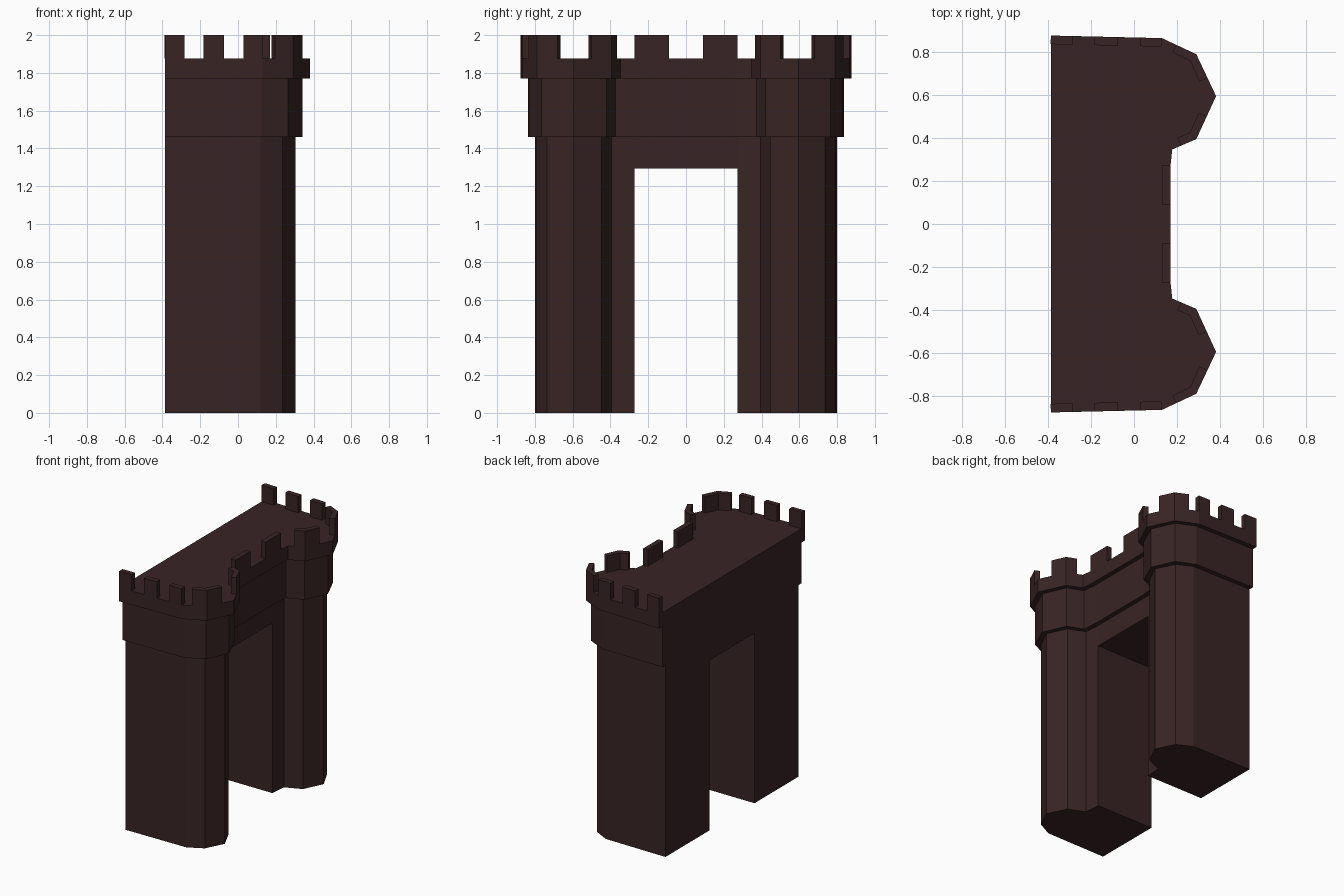
import bpy
from mathutils import Vector

if "Cube" in bpy.data.objects:
    bpy.data.objects.remove(bpy.data.objects["Cube"])

stone = bpy.data.materials.new("dark_brown_stone")
stone.diffuse_color = (0.040, 0.0175, 0.0178, 1)
stone.use_nodes = True
stone.node_tree.nodes["Principled BSDF"].inputs["Base Color"].default_value = stone.diffuse_color

# Half outlines (y < 0 side), from the back corner round the tower to the gate wall
BASE = [(-.387, -.80), (.12, -.795), (.235, -.735), (.305, -.595), (.235, -.448), (.11, -.395), (.10, -.272)]
MID = [(-.387, -.837), (.125, -.83), (.265, -.765), (.342, -.595), (.265, -.422), (.145, -.372), (.135, -.272)]
TOP = [(-.387, -.877), (.13, -.865), (.29, -.79), (.382, -.595), (.29, -.395), (.178, -.347), (.17, -.272)]
GATE_H, MID_Z, TOP_Z, ROOF_Z, MERLON_Z = 1.295, 1.46, 1.77, 1.875, 2.0


def full(half):
    return half + [(x, -y) for x, y in reversed(half)]


def at(points, z):
    return [(x, y, z) for x, y in points]


def walls(points, z0, z1, skip=()):
    n = len(points)
    out = []
    for i in range(n):
        if i not in skip:
            a, b = points[i], points[(i + 1) % n]
            out.append([(*a, z0), (*b, z0), (*b, z1), (*a, z1)])
    return out


def ledge(inner, outer, z):
    """Downward facing overhang between two tiers (the back is flush)."""
    return [[(*inner[i], z), (*inner[i + 1], z), (*outer[i + 1], z), (*outer[i], z)]
            for i in range(len(inner) - 1)]


def build(name, polys, mirror=False):
    verts, faces = [], []
    index = {}
    for poly in polys:
        face = []
        for p in poly:
            key = tuple(round(c, 5) for c in p)
            if key not in index:
                index[key] = len(verts)
                verts.append(key)
            face.append(index[key])
        faces.append(face)
    me = bpy.data.meshes.new(name)
    me.from_pydata(verts, [], faces)
    me.materials.append(stone)
    me.update()
    ob = bpy.data.objects.new(name, me)
    bpy.context.collection.objects.link(ob)
    if mirror:
        m = ob.modifiers.new("mirror", 'MIRROR')
        m.use_axis = (False, True, False)
        m.use_mirror_merge = False
    return ob


# Gate legs
gate_y = BASE[-1][1]
leg = BASE + [(BASE[0][0], gate_y)]
build("gate_leg", walls(leg, 0, GATE_H) + [at(leg, 0)[::-1]], mirror=True)

# Wall over the gate, with the gate ceiling
base, mid, top = full(BASE), full(MID), full(TOP)
bx, fx = BASE[0][0], BASE[-1][0]
ceiling = [(bx, gate_y), (bx, -gate_y), (fx, -gate_y), (fx, gate_y)]
build("gate_lintel", walls(base, GATE_H, MID_Z) + [at(ceiling, GATE_H)])

# Upper tier and parapet band with roof
build("upper_tier", ledge(base, mid, MID_Z) + walls(mid, MID_Z, TOP_Z))
build("parapet_band_and_roof", ledge(mid, top, TOP_Z) + walls(top, TOP_Z, ROOF_Z) + [at(top, ROOF_Z)])


# Merlons follow the outer edge of the band and bend round tower corners
def merlon(path, thick=0.04):
    pts = [Vector(p) for p in path]
    normals = []
    for a, b in zip(pts, pts[1:]):
        d = (b - a).normalized()
        normals.append(Vector((-d.y, d.x)))
    inner = []
    for i, p in enumerate(pts):
        n0, n1 = normals[max(i - 1, 0)], normals[min(i, len(normals) - 1)]
        m = (n0 + n1).normalized()
        inner.append(p + m * thick / m.dot(n0))
    ring = [tuple(p) for p in pts + inner[::-1]]
    tops = []
    k = len(pts)
    for i in range(k - 1):
        tops.append(at([ring[i], ring[i + 1], ring[2 * k - 2 - i], ring[2 * k - 1 - i]], MERLON_Z))
    return walls(ring, ROOF_Z, MERLON_Z) + tops


def edge(i, t):
    return tuple(Vector(TOP[i]).lerp(Vector(TOP[i + 1]), t))


polys = []
for path in [
    (edge(0, 0), edge(0, .20)), (edge(0, .395), edge(0, .605)), (edge(0, .805), edge(0, 1)),
    (edge(1, .41), TOP[2], edge(2, .56)),
    (edge(3, .475), TOP[4], edge(4, .64)),
    ((TOP[6][0], -.272), (TOP[6][0], -.09)),
]:
    polys += merlon(path)
build("merlons", polys, mirror=True)
